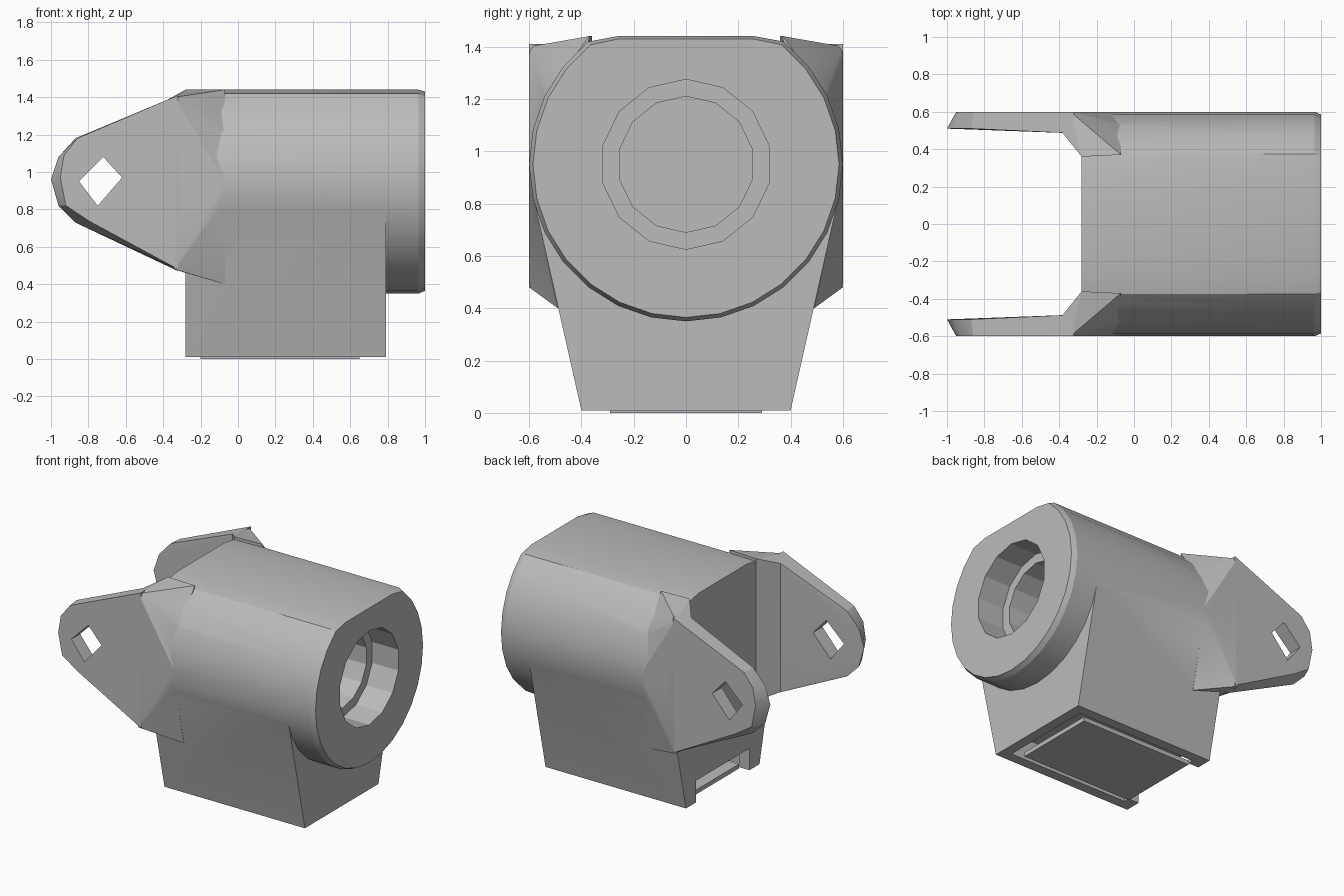
import bpy, bmesh, math

cube = bpy.data.objects.get("Cube")
if cube:
    bpy.data.objects.remove(cube)

mat = bpy.data.materials.new("plain grey")
mat.use_nodes = True
GREY = (0.5, 0.5, 0.5, 1)
mat.diffuse_color = GREY
mat.node_tree.nodes["Principled BSDF"].inputs["Base Color"].default_value = GREY

AXIS_Z = 0.95


def hull(name, points):
    """Solid wrapped around a set of points."""
    bm = bmesh.new()
    for p in points:
        bm.verts.new(p)
    res = bmesh.ops.convex_hull(bm, input=bm.verts[:])
    loose = {g for g in res["geom_interior"] if isinstance(g, bmesh.types.BMVert)}
    bmesh.ops.delete(bm, geom=list(loose), context="VERTS")
    bmesh.ops.dissolve_limit(bm, angle_limit=0.01, verts=bm.verts[:], edges=bm.edges[:])
    bmesh.ops.recalc_face_normals(bm, faces=bm.faces[:])
    mesh = bpy.data.meshes.new(name)
    bm.to_mesh(mesh)
    bm.free()
    mesh.materials.append(mat)
    ob = bpy.data.objects.new(name, mesh)
    bpy.context.collection.objects.link(ob)
    return ob


def ring(x, r, top=9, n=28):
    """Circle around the barrel axis, flattened at the top."""
    angles = [2 * math.pi * i / n for i in range(n)]
    return [(x, r * math.sin(a), min(AXIS_Z + r * math.cos(a), top)) for a in angles]


def box(name, x0, x1, y, z0, z1):
    return hull(name, [(x, s * y, z) for x in (x0, x1) for s in (-1, 1) for z in (z0, z1)])


def combine(target, other, operation):
    mod = target.modifiers.new(operation.lower(), "BOOLEAN")
    mod.operation = operation
    mod.solver = "EXACT"
    mod.object = other
    bpy.context.view_layer.objects.active = target
    bpy.ops.object.modifier_apply(modifier=mod.name)
    bpy.data.objects.remove(other)


# Flat-topped barrel with a slightly chamfered end
housing = hull("housing", ring(-0.28, 0.6, 1.44) + ring(0.965, 0.6, 1.44) + ring(1, 0.585, 1.43))

# Tapered foot
foot = hull("foot", [(x, s * y, z) for x in (-0.28, 0.79) for s in (-1, 1)
                     for y, z in ((0.4, 0.01), (0.585, 0.83))])
combine(housing, foot, "UNION")

# Pair of arms, each with a gusset that blends into the barrel
arm_inner = [(-1, 0.96), (-0.96, 1.08), (-0.87, 1.18), (-0.32, 1.41),
             (-0.32, 0.47), (-0.87, 0.73), (-0.96, 0.82)]
arm_outer = [(-0.95, 0.97), (-0.93, 1.09), (-0.86, 1.18), (-0.32, 1.41),
             (-0.32, 0.48), (-0.8, 0.74), (-0.92, 0.82)]
gusset = [(-0.34, 0.6, 1.4), (-0.34, 0.6, 0.48), (-0.38, 0.485, 1.385), (-0.38, 0.485, 0.5),
          (-0.28, 0.36, 1.44), (-0.28, 0.36, 0.46), (-0.07, 0.37, 1.44), (-0.07, 0.49, 0.4),
          (-0.07, 0.6, 0.95), (-0.07, 0.56, 0.72), (-0.07, 0.53, 1.22)]
diamond = [(-0.85, 0.95), (-0.72, 1.08), (-0.62, 0.97), (-0.75, 0.82)]
for s in (-1, 1):
    arm = hull("arm", [(x, s * (0.51 if x < -0.5 else 0.485), z) for x, z in arm_inner]
               + [(x, s * 0.6, z) for x, z in arm_outer])
    combine(arm, hull("gusset", [(x, s * y, z) for x, y, z in gusset]), "UNION")
    combine(arm, hull("pin_hole", [(x, s * y, z) for x, z in diamond for y in (0.4, 0.7)]),
            "DIFFERENCE")
    combine(housing, arm, "UNION")

# Stepped bore in the barrel
for x, r in ((0.8, 0.325), (0.15, 0.26)):
    combine(housing, hull("bore", ring(x, r, n=14) + ring(1.1, r, n=14)), "DIFFERENCE")

# Recess under the foot, open towards the arms
combine(housing, box("recess", -0.2, 0.72, 0.33, -0.1, 0.16), "DIFFERENCE")
combine(housing, box("notch", -0.4, -0.1, 0.29, -0.1, 0.16), "DIFFERENCE")

# Cover plate in the recess
box("bottom_panel", -0.2, 0.65, 0.29, 0, 0.03)

bpy.ops.object.select_all(action="DESELECT")
housing.select_set(True)
bpy.context.view_layer.objects.active = housing
bpy.ops.object.shade_smooth_by_angle(angle=math.radians(22))
